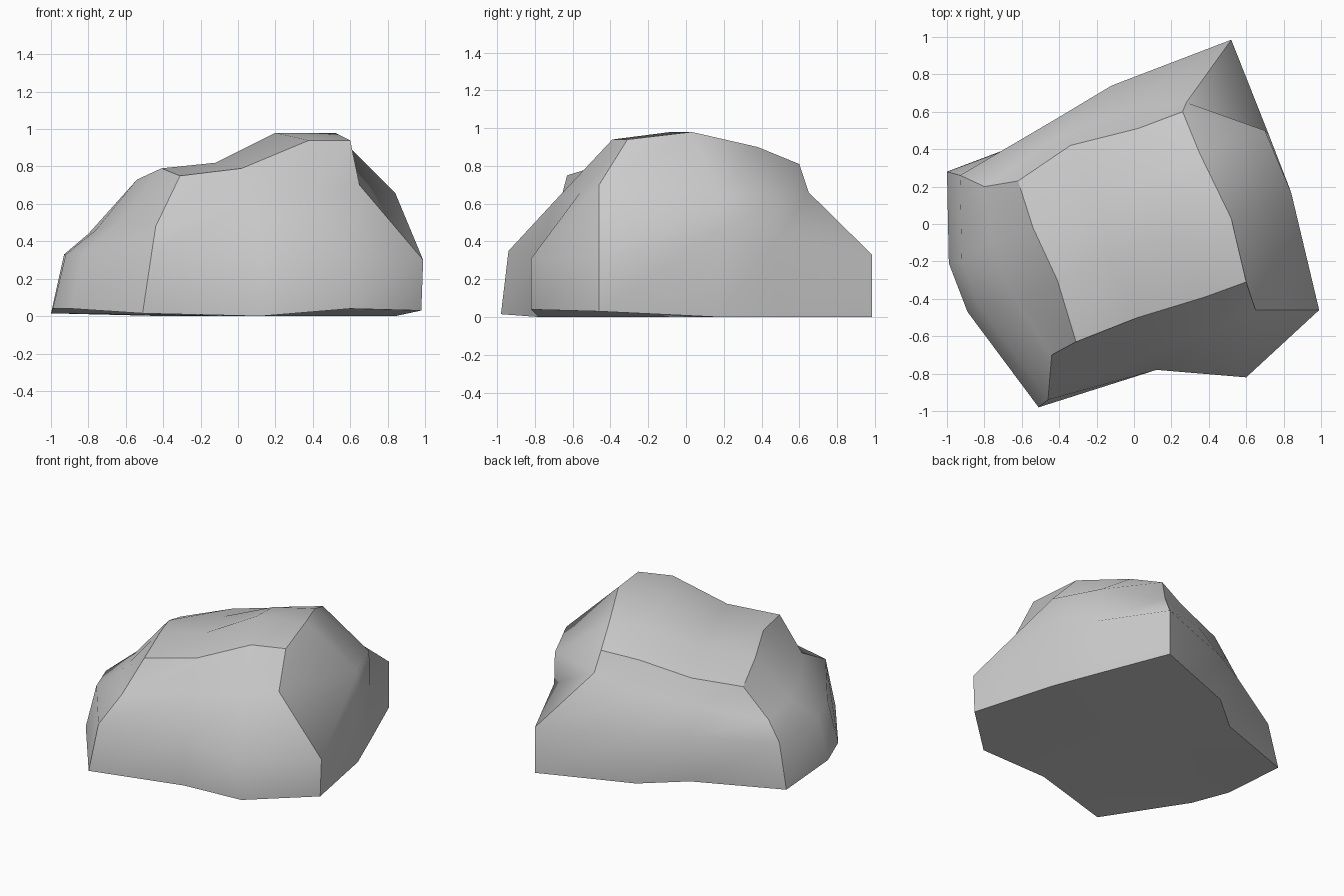
import bpy, bmesh

if "Cube" in bpy.data.objects:
    bpy.data.objects.remove(bpy.data.objects["Cube"])

# Boulder: a 3x3x3-segment block pushed out of shape.
# Every ring runs front-left, front-right, back-right, back-left (corners at 0, 3, 6, 9).
base = [(-.51, -.98), (.12, -.78), (.6, -.82), (.98, -.46), (.84, .17), (.72, .48),
        (.52, .985), (-.12, .74), (-.39, .51), (-1, .28), (-.99, -.21), (-.89, -.47)]
base_z = [.015, 0, .04, .03, 0, 0, 0, 0, 0, .015, .04, .04]
shoulder_z = [.35, .32, .31, .30, .45, .40, .33, .33, .35, .33, .33, .34]
waist = [(-.44, -.70, .48), (.08, -.69, .62), (.42, -.56, .66), (.65, -.46, .70),
         (.84, .17, .66), (.70, .50, .64), (.28, .65, .66), (-.04, .61, .58),
         (-.42, .46, .53), (-.80, .20, .44), (-.76, -.10, .46), (-.64, -.40, .50)]
rim = [(-.31, -.63, .75), (.02, -.50, .79), (.38, -.39, .94), (.60, -.31, .94),
       (.52, .03, .98), (.35, .38, .90), (.26, .60, .81), (.02, .51, .77),
       (-.34, .42, .70), (-.62, .23, .64), (-.54, -.02, .73), (-.41, -.30, .79)]
crown = [(-.12, -.20, .82), (.20, -.08, .98), (-.20, .14, .79), (.10, .26, .89)]

bm = bmesh.new()


def ring(points):
    return [bm.verts.new(p) for p in points]


# Shoulder follows the base, leaning inwards on the left side
shoulder = []
for i, ((x, y), z) in enumerate(zip(base, shoulder_z)):
    lean = .93 if i >= 9 else 1
    shoulder.append((x * lean, y * lean, z))
shoulder[0] = (-.46, -.94, .35)
shoulder[8] = (-.42, .56, .35)
shoulder[3] = (.99, -.46, .30)

bottom = ring([(x, y, z) for (x, y), z in zip(base, base_z)])
rings = [bottom, ring(shoulder), ring(waist), ring(rim)]

# Side walls
for low, high in zip(rings, rings[1:]):
    for i in range(12):
        j = (i + 1) % 12
        bm.faces.new((low[i], low[j], high[j], high[i]))

# Top patch
t, c = rings[3], ring(crown)
grid = [t[0:4], [t[11], c[0], c[1], t[4]], [t[10], c[2], c[3], t[5]], [t[9], t[8], t[7], t[6]]]
for r0, r1 in zip(grid, grid[1:]):
    for k in range(3):
        bm.faces.new((r0[k], r0[k + 1], r1[k + 1], r1[k]))

# Underside
hub = bm.verts.new((0, 0, 0))
for i in range(12):
    bm.faces.new((hub, bottom[(i + 1) % 12], bottom[i]))

bmesh.ops.recalc_face_normals(bm, faces=bm.faces[:])

# Smooth patches, split along the twelve block edges
for f in bm.faces:
    f.smooth = True
for loop in (bottom, t):
    for i in range(12):
        bm.edges.get((loop[i], loop[(i + 1) % 12])).smooth = False
for low, high in zip(rings, rings[1:]):
    for i in (0, 3, 6, 9):
        bm.edges.get((low[i], high[i])).smooth = False

mesh = bpy.data.meshes.new("boulder")
bm.to_mesh(mesh)
bm.free()
boulder = bpy.data.objects.new("boulder", mesh)
bpy.context.collection.objects.link(boulder)
